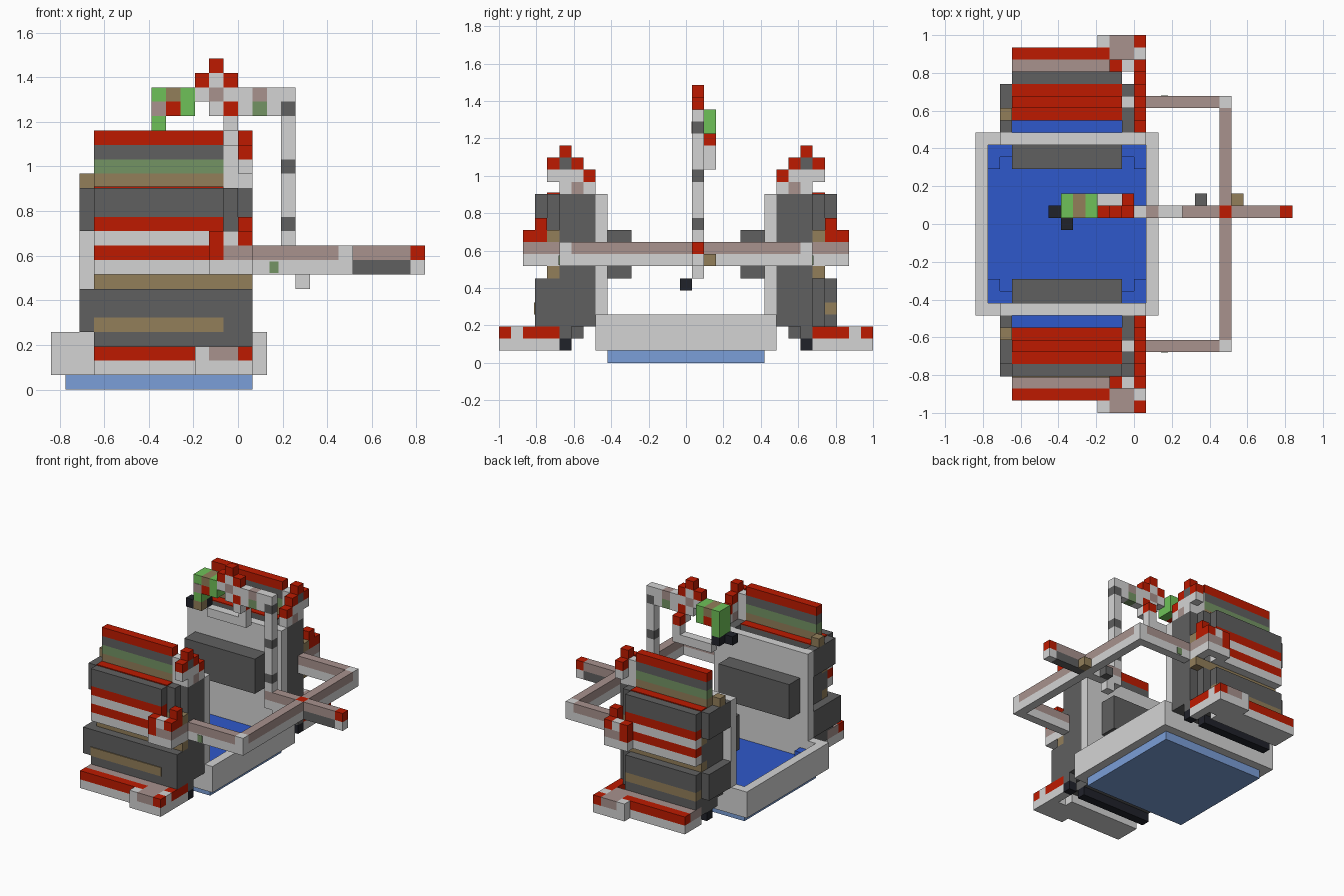
import bpy
import bmesh
from mathutils import Vector

default_cube = bpy.data.objects.get("Cube")
if default_cube:
    bpy.data.objects.remove(default_cube)

UNIT = 2 / 31                      # edge of one building block
ORIGIN = Vector((13, 15.5, 0))     # grid centre, in blocks


def srgb(hex_code):
    values = [int(hex_code[i:i + 2], 16) / 255 for i in (0, 2, 4)]
    return [((v + 0.055) / 1.055) ** 2.4 if v > 0.04 else v / 12.92 for v in values] + [1]


def material(name, hex_code):
    mat = bpy.data.materials.new(name)
    mat.use_nodes = True
    mat.diffuse_color = srgb(hex_code)
    mat.node_tree.nodes["Principled BSDF"].inputs["Base Color"].default_value = srgb(hex_code)
    return mat


red = material("red", "be1a00")
light = material("light grey", "d4d4d4")
dark = material("dark grey", "606060")
brown = material("brown", "927e5a")
pink = material("dusty pink", "a8928d")
green = material("green", "6fc158")
olive = material("olive", "749464")
blue = material("deep blue", "2f58cb")
sky = material("light blue", "7b9fd8")
black = material("black", "20222a")


def box(name, mat, x, y, z, mirrored=False):
    """Box between block-grid limits, given as (start, end) per axis."""
    mesh = bpy.data.meshes.new(name)
    bm = bmesh.new()
    bmesh.ops.create_cube(bm, size=1)
    low, high = Vector((x[0], y[0], z[0])), Vector((x[1], y[1], z[1]))
    for v in bm.verts:
        v.co = ((low + high) / 2 + v.co * (high - low) - ORIGIN) * UNIT
    bm.to_mesh(mesh)
    bm.free()
    mesh.materials.append(mat)
    obj = bpy.data.objects.new(name, mesh)
    bpy.context.collection.objects.link(obj)
    if mirrored:
        mod = obj.modifiers.new("Mirror", "MIRROR")
        mod.use_axis = (False, True, False)


def pair(name, mat, x, y, z):
    """Box on the front side, mirrored to the back."""
    box(name, mat, x, y, z, mirrored=True)


def cell(name, mat, x, y, z, make=box):
    make(name, mat, (x, x + 1), (y, y + 1), (z, z + 1))


LONG = (3, 12)     # span of the side panel stripes
BODY = (2, 13)     # span of the side panel blocks
TIP = (13, 14)     # end column of the side panels

# Tray: base slab, floor and rim
box("base_slab", sky, (1, 14), (9, 22), (0, 1))
box("tray_floor", blue, (1, 14), (9, 22), (1, 2))
for x in (1, 13):
    pair("floor_corner", blue, (x, x + 1), (9, 11), (2, 3))
for x in (2, 12):
    cell("floor_corner_step", blue, x, 9, 2, pair)
pair("rim_long", light, (0, 15), (8, 9), (1, 4))
for x in (0, 14):
    box("rim_end", light, (x, x + 1), (9, 22), (1, 4))

# Inner wall plates with padded panels
pair("inner_plate", light, (2, 14), (8, 9), (4, 14))
pair("inner_pad", dark, LONG, (9, 11), (7, 11))

# Foot rail of each side panel
pair("foot_rail", light, LONG, (1, 4), (1, 2))
pair("foot_stripe", red, (3, 11), (1, 2), (2, 3))
pair("foot_fill", pink, (3, 11), (2, 4), (2, 3))
pair("foot_underside", black, LONG, (5, 6), (1, 2))
cell("foot_underside_end", black, 13, 5, 1, pair)
pair("foot_core", dark, LONG, (4, 7), (2, 3))
pair("foot_end_base", light, (10, 14), (0, 1), (1, 2))
pair("foot_end_block", light, (12, 14), (1, 3), (1, 2))
pair("foot_end_return", light, TIP, (3, 5), (1, 2))
cell("foot_end_left", light, 10, 0, 2, pair)
pair("foot_end_middle", pink, (11, 13), (0, 1), (2, 3))
cell("foot_end_tip", red, 13, 0, 2, pair)
cell("foot_end_joint", light, 13, 1, 2, pair)
pair("foot_end_inner", pink, (11, 13), (1, 3), (2, 3))
pair("foot_end_bar", red, TIP, (2, 5), (2, 3))
cell("foot_end_core", dark, 13, 5, 2, pair)

# Lower block, with a full-width front and a stepped back
pair("lower_skirt", dark, (3, 14), (5, 8), (3, 4))
pair("lower_skirt_step", dark, (3, 13), (4, 5), (3, 4))
pair("lower_block", dark, BODY, (4, 8), (4, 7))
pair("lower_block_end", dark, TIP, (5, 8), (4, 7))
box("lower_front_face", dark, (2, 14), (3, 4), (4, 7))
box("lower_front_skirt", dark, (3, 14), (3, 4), (3, 4))
cell("lower_front_corner", dark, 13, 4, 3)
box("lower_front_side", dark, TIP, (4, 5), (4, 7))
box("lower_front_inlay", brown, LONG, (2.9, 3), (4, 5))
for z, mat in (((3, 4), dark), ((4, 5), brown), ((5, 7), dark)):
    box("lower_back_face", mat, LONG, (27, 28), z)

# Waist with stripes
pair("waist_core", dark, (3, 14), (5, 8), (7, 11))
for z in (7, 10):
    pair("waist_band", brown, (3, 14), (4, 5), (z, z + 1))
pair("waist_fill", dark, LONG, (4, 5), (8, 10))
for z, mat in ((8, light), (9, red), (10, light)):
    pair("waist_stripe", mat, (3, 11), (3, 4), (z, z + 1))
pair("waist_red_edge", red, LONG, (3, 4), (11, 12))
pair("waist_end_red", red, (11, 12), (2, 4), (9, 11))
pair("waist_end_lower", light, (11, 13), (2, 3), (8, 9))
cell("waist_end_fill", light, 11, 3, 8, pair)
cell("waist_end_upper", pink, 12, 2, 9, pair)
cell("waist_end_light", light, 12, 2, 10, pair)
pair("waist_return_lower", light, TIP, (2, 5), (8, 9))
pair("waist_return_upper", pink, TIP, (2, 5), (9, 10))
cell("waist_end_tip", red, 13, 2, 10, pair)
cell("waist_end_joint", red, 13, 3, 10, pair)
cell("waist_end_cap", red, 13, 3, 11, pair)

# Upper block with trough
pair("upper_block", dark, BODY, (4, 7), (11, 14))
pair("upper_block_end", dark, TIP, (5, 7), (11, 14))
pair("upper_face", dark, LONG, (3, 4), (12, 14))
pair("trough", blue, LONG, (7, 8), (11, 13))
for span in ((2, 3), (12, 14)):
    pair("trough_end", dark, span, (7, 8), (11, 14))
for y in (4, 6):
    pair("ledge", red, LONG, (y, y + 1), (14, 14.1))

# Striped crest
for z, mat in ((14, brown), (15, olive), (16, dark), (17, red)):
    pair("crest_stripe", mat, LONG, (5, 6), (z, z + 1))
cell("crest_back_end", brown, 2, 6, 14, pair)
pair("crest_post", light, (12, 14), (5, 6), (14, 16))
cell("crest_post_top", light, 12, 5, 16, pair)
cell("crest_post_side", light, 13, 4, 15, pair)
cell("crest_post_dark", dark, 13, 5, 16, pair)
cell("crest_post_inner", pink, 13, 6, 14, pair)
cell("crest_post_upper", light, 13, 6, 15, pair)
cell("crest_post_step", light, 13, 7, 14, pair)
for y, z in ((4, 16), (5, 17), (6, 16), (7, 15)):
    cell("crest_chevron", red, 13, y, z, pair)

# Push frame
pair("frame_arm", light, (14, 21), (5, 6), (8, 9))
pair("frame_arm_top", pink, (14, 20), (5, 6), (9, 10))
pair("frame_arm_dot", olive, (15.2, 15.8), (4.95, 5), (8.1, 8.9))
cell("frame_corner", light, 20, 5, 9, pair)
box("frame_crossbar", light, (20, 21), (6, 25), (8, 9))
box("frame_crossbar_front", pink, (20, 21), (6, 16), (9, 10))
box("frame_crossbar_back", pink, (20, 21), (17, 25), (9, 10))

# Centre pole
box("pole_inner_top", pink, (16, 20), (16, 17), (9, 10))
box("pole_inner", light, (16, 20), (16, 17), (8, 9))
cell("pole_joint", red, 20, 16, 9)
box("pole_outer_top", pink, (21, 25), (16, 17), (9, 10))
box("pole_outer", dark, (21, 25), (16, 17), (8, 9))
cell("pole_tip", red, 25, 16, 9)
cell("pole_tip_base", light, 25, 16, 8)
cell("pole_brown_peg", brown, 21, 17, 8)
cell("pole_dark_peg", dark, 18, 17, 8)
cell("pole_foot", light, 17, 16, 7)

# Mast
for z in range(10, 21):
    cell("mast_block", dark if z in (11, 15, 19) else light, 16, 16, z)

# Overhead boom and its crown
for x, mat in zip(range(10, 16), (light, pink, light, light, pink, light)):
    cell("boom_block", mat, x, 16, 20)
for x, mat in zip(range(11, 16), (light, red, light, olive, light)):
    cell("boom_lower", mat, x, 16, 19)
for x, z in ((10, 21), (11, 22), (12, 21)):
    cell("crown_block", red, x, 16, z)
cell("crown_centre", light, 11, 16, 21)

# Hanging hook
box("hook_face", green, (7, 8), (16, 18), (18, 21))
box("hook_face_inlay", pink, (7, 8), (15.95, 16), (19, 20))
for x, upper, lower in ((8, brown, red), (9, green, green)):
    for mat, z in ((upper, 20), (lower, 19)):
        box("hook_head", mat, (x, x + 1), (16, 18), (z, z + 1))
cell("hook_claw", black, 6, 16, 17)
cell("hook_claw_back", black, 7, 17, 17)
cell("hook_core", brown, 7, 16, 17)
cell("hook_drip", black, 7, 15, 6)
box("hook_beam", light, (8, 13), (17, 18), (16, 17))
box("hook_strut", light, (12, 13), (17, 18), (17, 18))
cell("hook_strut_cap", red, 12, 17, 18)
cell("hook_strut_joint", light, 12, 16, 18)
